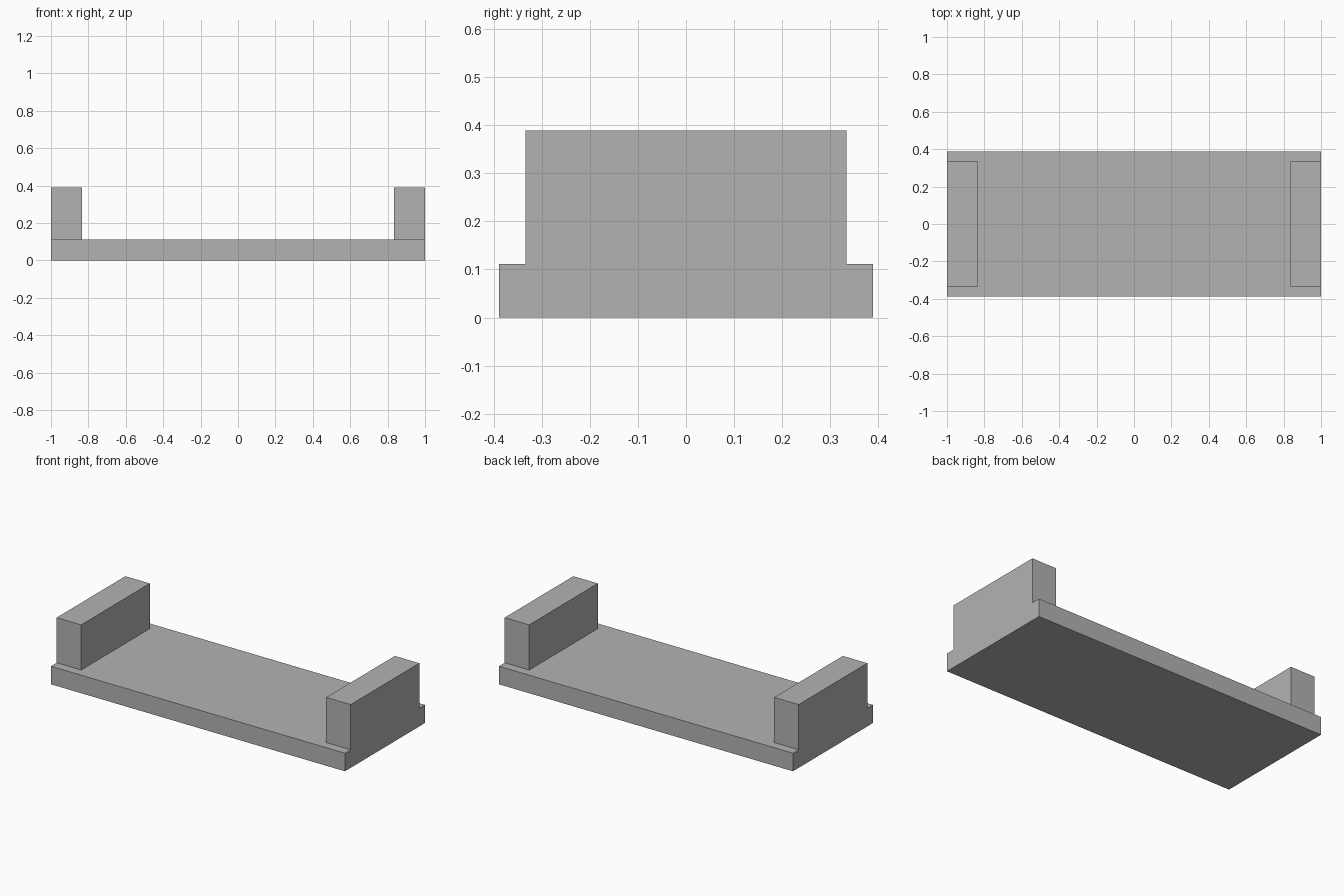
import bpy
import bmesh
from mathutils import Matrix, Vector

default_cube = bpy.data.objects.get("Cube")
if default_cube:
    bpy.data.objects.remove(default_cube, do_unlink=True)

# The part is laid out on a regular module: 36 modules span the full length
U = 2 / 36

grey = bpy.data.materials.new("plain_grey")
grey.use_nodes = True
colour = (0.45, 0.45, 0.45, 1)
grey.diffuse_color = colour
grey.node_tree.nodes["Principled BSDF"].inputs["Base Color"].default_value = colour


def box(name, size, centre):
    """Sharp-edged block, sized and placed in modules."""
    bm = bmesh.new()
    bmesh.ops.create_cube(bm, size=1, matrix=Matrix.Diagonal((*size, 1)))
    bmesh.ops.scale(bm, vec=(U, U, U), verts=bm.verts)
    mesh = bpy.data.meshes.new(name)
    bm.to_mesh(mesh)
    bm.free()
    mesh.materials.append(grey)
    obj = bpy.data.objects.new(name, mesh)
    obj.location = Vector(centre) * U
    bpy.context.collection.objects.link(obj)
    return obj


# Base plate
box("base_plate", (36, 14, 2), (0, 0, 1))

# Upright blocks flush with both ends of the plate
for name, side in (("left_end_block", 1), ("right_end_block", -1)):
    box(name, (3, 12, 5), (side * 16.5, 0, 4.5))
